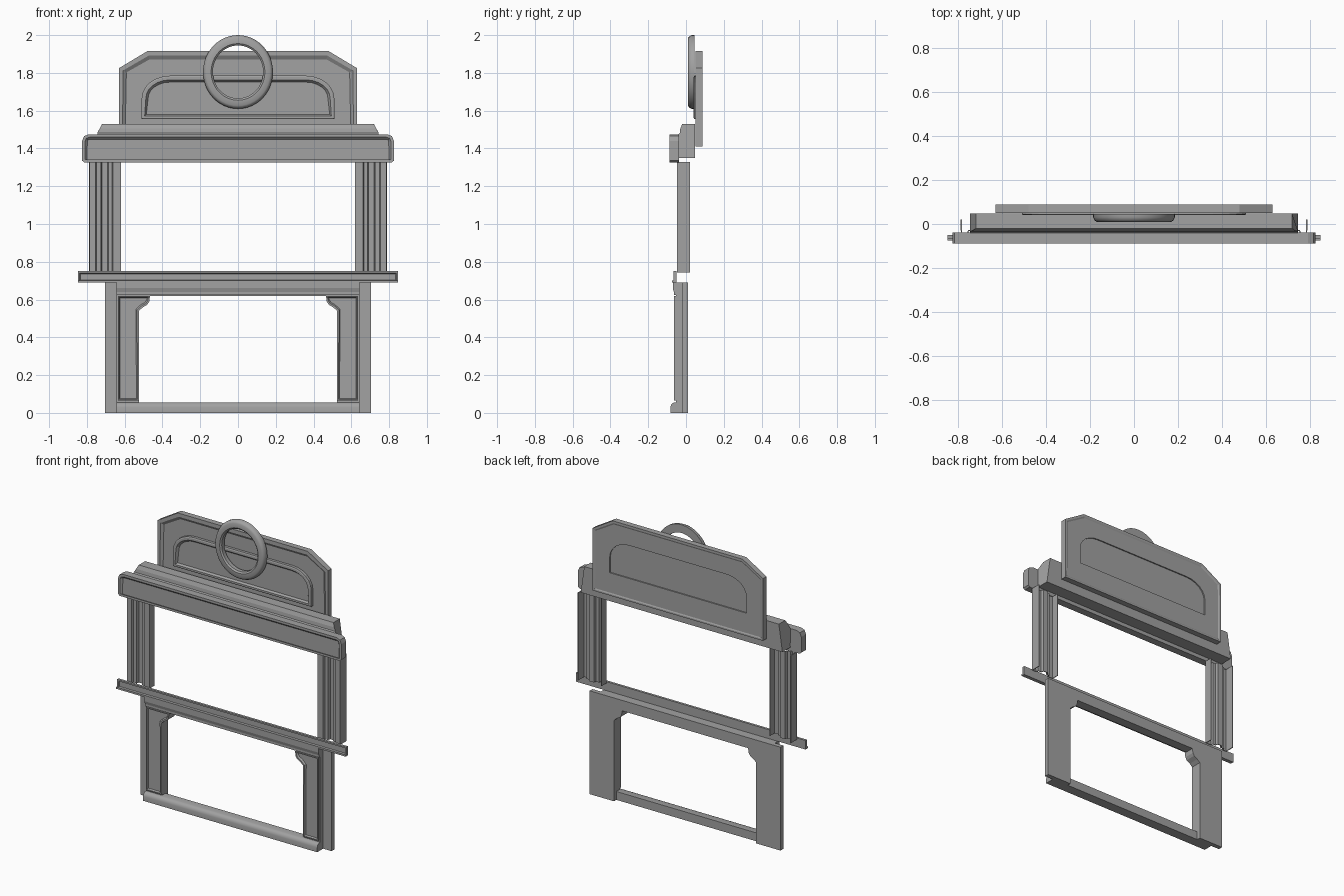
import bpy, bmesh, math
from mathutils import Vector

cube = bpy.data.objects.get("Cube")
if cube:
    bpy.data.objects.remove(cube, do_unlink=True)

grey = bpy.data.materials.new("plain grey")
grey.use_nodes = True
COLOUR = (0.36, 0.36, 0.36, 1)
grey.diffuse_color = COLOUR
grey.node_tree.nodes["Principled BSDF"].inputs["Base Color"].default_value = COLOUR


def finish(name, bm, smooth=False):
    """Turn a bmesh into a named, coloured object."""
    bmesh.ops.recalc_face_normals(bm, faces=bm.faces)
    mesh = bpy.data.meshes.new(name)
    bm.to_mesh(mesh)
    bm.free()
    mesh.materials.append(grey)
    obj = bpy.data.objects.new(name, mesh)
    bpy.context.collection.objects.link(obj)
    if smooth:
        bpy.ops.object.select_all(action='DESELECT')
        obj.select_set(True)
        bpy.context.view_layer.objects.active = obj
        bpy.ops.object.shade_smooth_by_angle(angle=math.radians(35))
    return obj


def prism(points, axis, lo, hi):
    """Extrude a 2D outline along one axis."""
    place = {'x': lambda a, b: (lo, a, b),
             'y': lambda a, b: (a, lo, b),
             'z': lambda a, b: (a, b, lo)}[axis]
    bm = bmesh.new()
    face = bm.faces.new([bm.verts.new(place(*p)) for p in points])
    out = bmesh.ops.extrude_face_region(bm, geom=[face], use_keep_orig=True)
    shift = Vector([hi - lo if axis == a else 0 for a in 'xyz'])
    bmesh.ops.translate(bm, vec=shift,
                        verts=[g for g in out['geom'] if isinstance(g, bmesh.types.BMVert)])
    bmesh.ops.recalc_face_normals(bm, faces=bm.faces)
    return bm


def inset(bm, steps, side=-1):
    """Inset the big front (-1) or back (1) face in (width, depth) steps."""
    face = max((f for f in bm.faces if f.normal.y * side > 0.9), key=lambda f: f.calc_area())
    for width, depth in steps:
        bmesh.ops.inset_region(bm, faces=[face], thickness=width, depth=depth)
    return face


def mirrored(half):
    """Complete a right-hand half outline with its mirror image."""
    return half + [(-x, z) for x, z in reversed(half)]


def box_outline(x, z0, z1):
    return mirrored([(x, z0), (x, z1)])


# Arch outline shared by the front moulding and the recess behind it
def arch(grow=0):
    half = [(0.51 + grow, 1.555 - grow), (0.51 + grow, 1.665)]
    for i in range(1, 7):
        a = i / 6 * math.pi / 2
        half.append((0.36 + (0.15 + grow) * math.cos(a), 1.665 + (0.12 + grow) * math.sin(a)))
    return mirrored(half)


# Headboard with sunken front, softened back edge and arched recess behind
bm = prism(mirrored([(0.63, 1.41), (0.63, 1.825), (0.48, 1.915)]), 'y', 0.05, 0.088)
inset(bm, [(0.025, 0), (0.02, -0.012)])
inset(bm, [(0.015, 0), (0.01, -0.004)], side=1)
headboard = finish("headboard", bm)
cutter = finish("arch_cutter", prism(arch(-0.005), 'y', 0.076, 0.12))
cutter.hide_render = True
cut = headboard.modifiers.new("arch recess", 'BOOLEAN')
cut.operation = 'DIFFERENCE'
cut.solver = 'EXACT'
cut.object = cutter
bpy.ops.object.select_all(action='DESELECT')
headboard.select_set(True)
bpy.context.view_layer.objects.active = headboard
bpy.ops.object.modifier_apply(modifier=cut.name)
bpy.data.objects.remove(cutter, do_unlink=True)

# Arched moulding on the headboard
bm = prism(arch(), 'y', 0.044, 0.066)
inset(bm, [(0.008, 0.003), (0.014, 0), (0.012, -0.015)])
finish("arch_moulding", bm)

# Ring ornament, lathed from a bevelled section
section = [(0.14, 0.045), (0.14, 0.018), (0.15, 0.01), (0.178, 0.01),
           (0.188, 0.016), (0.195, 0.03), (0.195, 0.045)]
SIDES = 48
bm = bmesh.new()
loops = []
for i in range(SIDES):
    a = 2 * math.pi * i / SIDES
    loops.append([bm.verts.new((0.95 * r * math.cos(a), y, 1.805 + r * math.sin(a)))
                  for r, y in section])
for i, loop in enumerate(loops):
    after = loops[(i + 1) % SIDES]
    for j in range(len(section)):
        k = (j + 1) % len(section)
        bm.faces.new((loop[j], loop[k], after[k], after[j]))
finish("ring_ornament", bm, smooth=True)

# Cornice with ends tapering towards the top
cornice = [(0.047, 1.35), (-0.04, 1.35), (-0.04, 1.475), (-0.033, 1.482),
           (-0.03, 1.505), (-0.02, 1.53), (0.047, 1.53)]
bm = prism(cornice, 'x', -0.745, 0.745)
for v in bm.verts:
    if v.co.z > 1.5:
        v.co.x *= 1 - (v.co.z - 1.48) * 0.7
finish("cornice", bm)

# Front beam, framed along the top and ends
bm = prism(mirrored([(0.812, 1.325), (0.825, 1.335), (0.825, 1.44), (0.815, 1.465), (0.79, 1.475)]),
           'y', -0.088, -0.038)
face = inset(bm, [(0.016, 0), (0.012, -0.012)])
for v in face.verts:
    if v.co.z < 1.4:
        v.co.z -= 0.016
finish("front_beam", bm)

# Fluted columns, folded from thin sheet and open at the back
fold = [(0.785, 0.02), (0.785, -0.045), (0.757, -0.045), (0.752, -0.03), (0.728, -0.03),
        (0.723, -0.012), (0.69, -0.012), (0.685, -0.03), (0.665, -0.03),
        (0.66, -0.045), (0.622, -0.045), (0.622, 0.005)]
for side, label in ((1, "left"), (-1, "right")):
    bm = bmesh.new()
    low = [bm.verts.new((x * side, y, 0.742)) for x, y in fold]
    high = [bm.verts.new((x * side, y, 1.327)) for x, y in fold]
    for i in range(len(fold) - 1):
        bm.faces.new((low[i], low[i + 1], high[i + 1], high[i]))
    column = finish(label + "_column", bm)
    sheet = column.modifiers.new("sheet thickness", 'SOLIDIFY')
    sheet.thickness = 0.006
    sheet.offset = 0

# Ledge with grooved face and bottom lip
bm = prism(box_outline(0.848, 0.69, 0.75), 'y', -0.066, -0.05)
inset(bm, [(0.014, 0), (0.005, -0.007)])
finish("ledge", bm)
finish("ledge_lip", prism(box_outline(0.848, 0.69, 0.702), 'y', -0.075, -0.05))

# Lower frame: inverted U with bracketed corners, in two layers
BRACKET = [(0.525, 0.54), (0.505, 0.558), (0.48, 0.573), (0.469, 0.59), (0.466, 0.62)]


def surround(width, base):
    return mirrored([(width, 0.69), (width, base), (0.525, base)] + BRACKET)


finish("lower_back_plate", prism(surround(0.705, 0), 'y', -0.02, 0.01))
finish("lower_front_frame", prism(surround(0.643, 0.03), 'y', -0.052, -0.02))

# Moulded top rail
rail = [(-0.02, 0.69), (-0.07, 0.69), (-0.07, 0.66), (-0.064, 0.64), (-0.064, 0.625), (-0.02, 0.625)]
finish("top_rail", prism(rail, 'x', -0.643, 0.643))

# Pilaster panels with sunken centres following the bracket
for side, label in ((1, "left"), (-1, "right")):
    outline = [(0.636, 0.62), (0.636, 0.065), (0.525, 0.065)] + BRACKET
    bm = prism([(x * side, z) for x, z in outline], 'y', -0.063, -0.04)
    inset(bm, [(0.01, 0), (0.008, -0.012)])
    finish(label + "_pilaster_panel", bm)

# Rounded bottom sill
sill = [(-0.015, 0), (-0.083, 0), (-0.083, 0.03), (-0.079, 0.043),
        (-0.07, 0.052), (-0.06, 0.056), (-0.015, 0.056)]
finish("bottom_sill", prism(sill, 'x', -0.643, 0.643), smooth=True)
